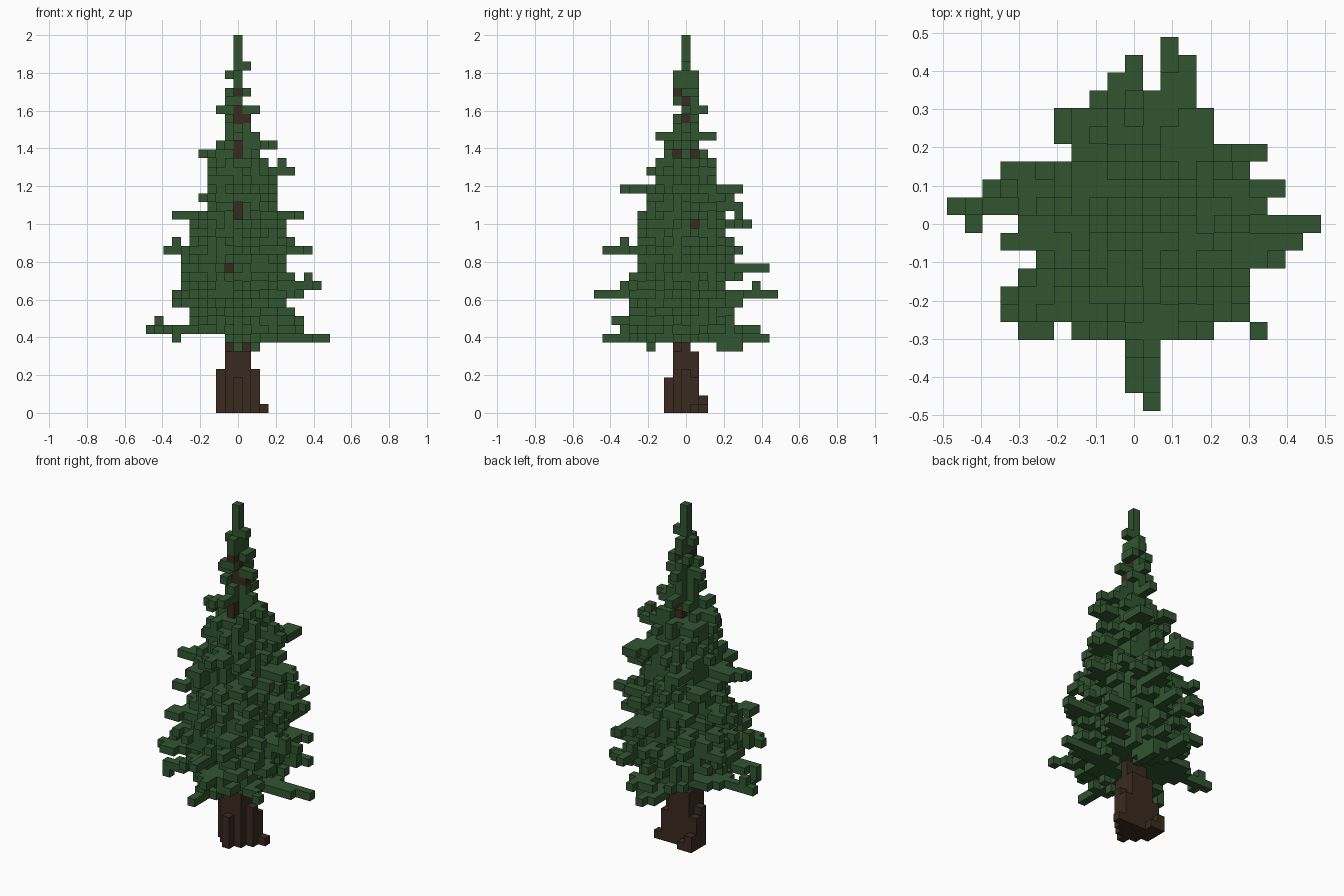
import bpy
import bmesh
import math
import random

random.seed(7)
SIZE = 2 / 43          # edge of one block
TRUNK_TOP, TREE_TOP = 37, 43

if "Cube" in bpy.data.objects:
    bpy.data.objects.remove(bpy.data.objects["Cube"], do_unlink=True)


def make_material(name, color):
    mat = bpy.data.materials.new(name)
    mat.use_nodes = True
    mat.diffuse_color = color
    bsdf = mat.node_tree.nodes["Principled BSDF"]
    bsdf.inputs["Base Color"].default_value = color
    bsdf.inputs["Roughness"].default_value = 1
    return mat


def build_blocks(name, cells, solid, mat):
    """Turn block cells into a mesh, keeping only faces not touching a solid cell."""
    bm = bmesh.new()
    corners = {}

    def corner(key):
        if key not in corners:
            x, y, z = key
            corners[key] = bm.verts.new(((x - 0.5) * SIZE, (y - 0.5) * SIZE, z * SIZE))
        return corners[key]

    for cell in sorted(cells):
        for axis in range(3):
            u, v = (axis + 1) % 3, (axis + 2) % 3
            for side in (0, 1):
                neighbour = list(cell)
                neighbour[axis] += 2 * side - 1
                if tuple(neighbour) in solid:
                    continue
                ring = []
                for du, dv in ((0, 0), (1, 0), (1, 1), (0, 1)):
                    key = list(cell)
                    key[axis] += side
                    key[u] += du
                    key[v] += dv
                    ring.append(corner(tuple(key)))
                bm.faces.new(ring if side else ring[::-1])
    mesh = bpy.data.meshes.new(name)
    bm.to_mesh(mesh)
    bm.free()
    mesh.materials.append(mat)
    obj = bpy.data.objects.new(name, mesh)
    bpy.context.collection.objects.link(obj)


# Trunk: columns of blocks that get shorter away from the middle
trunk = set()
for x in range(-2, 3):
    for y in range(-2, 2):
        height = {0: TRUNK_TOP, 1: 25, 2: 7, 4: 5}.get(x * x + y * y, 0)
        if y == 1:
            height = 4 if abs(x) == 2 else 7
        elif y == -2:
            height = min(height, 4)
        for z in range(height):
            trunk.add((x, y, z))

# Root stubs
trunk.update({(-2, 2, 0), (-2, 2, 1), (-1, 2, 0), (3, 1, 0)})

# Bare knots of wood showing through the needles
trunk.update({(0, 1, 21), (0, -1, 29), (0, -1, 30), (0, 1, 29), (1, 0, 33), (0, -1, 36)})
front_gaps = {(-1, 16), (0, 22), (0, 23), (0, 29), (0, 30), (0, 33), (1, 33), (0, 36)}
side_gaps = {(1, 21), (-1, 29), (1, 29), (0, 33), (0, 35), (-1, 36)}

# Foliage: branches of blocks with side needles
leaves = set()


def branch(tx, ty, tz, needle=0.55):
    steps = max(abs(tx), abs(ty))
    px = py = 0
    for i in range(1, steps + 1):
        t = i / steps
        x, y = round(tx * t), round(ty * t)
        z = tz + (1 if t < 0.35 and steps > 4 else 0)
        leaves.add((x, y, z))
        leaves.add((x, py, z) if random.random() < 0.5 else (px, y, z))
        if 0.25 < t < 0.9:
            for s in (-1, 1):
                if random.random() < needle:
                    leaves.add((x, y + s, z) if abs(tx) > abs(ty) else (x + s, y, z))
            if random.random() < 0.15:
                leaves.add((x, y, z + 1))
        px, py = x, y


def crown_radius(z, a):
    """Radius that shrinks upward; the crown is squarish except at the back right."""
    c, s = math.cos(a), math.sin(a)
    square = 1 if c < 0 < s else max(abs(c), abs(s)) ** -0.4
    return min(6.1, 6.2 - 0.19 * (z - 14)) * square


# Main crown: whorls of short branches turned by the golden angle
angle = 0.0
for z in range(9, 29):
    for n in range(int(crown_radius(z, 0) + 4)):
        angle += math.pi * (3 - math.sqrt(5))
        length = crown_radius(z, angle) * random.uniform(0.72, 1.04)
        branch(round(length * math.cos(angle)), round(length * math.sin(angle)), z)

# Narrow upper crown
for z in range(29, 37):
    for x in (-1, 0, 1):
        for y in (-1, 0, 1):
            if random.random() < (0.62 if x * y == 0 else 0.25):
                leaves.add((x, y, z))
leaves.add((1, 0, 36))

# Long branches that reach out of the crown
long_tips = [
    (10, 0, 8), (0, 9, 8), (0, -9, 8), (4, -3, 8), (2, 6, 8), (-10, 1, 9),
    (2, 8, 9), (7, -6, 9), (-7, -4, 9), (1, -8, 10), (7, 4, 10), (4, -6, 11),
    (-7, -5, 12), (-6, -6, 12), (2, 10, 13), (1, -10, 13), (-7, 3, 13), (7, 4, 13),
    (9, -1, 14), (-3, -6, 14), (6, -4, 15), (3, 9, 16), (-6, -5, 16), (-8, 2, 18),
    (8, 2, 18), (1, -9, 18), (-4, 6, 18), (5, -5, 19), (-5, -5, 20), (-2, 7, 21),
    (4, -5, 21), (-7, -1, 22), (7, 1, 22), (-3, -5, 22), (-3, 6, 23), (4, 6, 25),
    (1, -7, 25), (6, 0, 27), (-3, 3, 28), (-4, 0, 29), (4, -1, 30), (2, 2, 29),
    (-2, -2, 30), (2, -2, 29),
]
for tip in long_tips:
    branch(*tip)

# Trim the crown to its outline seen from above, row by row from the front
outline = [(1, 1), (0, 1), (0, 2), (0, 2), (-6, 7), (-7, 6), (-7, 6), (-7, 6), (-5, 8),
           (-7, 9), (-9, 10), (-10, 7), (-8, 8), (-7, 7), (-3, 7), (-4, 4), (-4, 4),
           (-3, 3), (-1, 3), (0, 3), (2, 2)]
leaves = {c for c in leaves if abs(c[1]) <= 10
          and outline[c[1] + 10][0] <= c[0] <= outline[c[1] + 10][1]}

# Turned-up and drooping ends
leaves.update({(-9, 0, 9), (-9, 1, 10), (8, -2, 14), (8, -2, 15), (-7, 2, 19), (6, 2, 19),
               (-7, -4, 8), (2, 4, 7), (2, 5, 7), (2, 6, 7), (0, -4, 7)})

# Small twigs near the top
for tip in ((0, -3, 31), (0, 3, 31), (2, 0, 31), (-2, 0, 34), (2, 0, 34), (0, 2, 34),
            (0, 1, 37), (0, -1, 37), (-1, 0, 38), (0, 1, 38), (0, -1, 38), (1, 0, 39)):
    branch(*tip, needle=0)

# Leader shoot
leaves.update((0, 0, z) for z in range(TRUNK_TOP, TREE_TOP))

# Open the needles in front of the knots
leaves = {(x, y, z) for x, y, z in leaves
          if not (y < 0 and (x, z) in front_gaps) and not (x > 0 and (y, z) in side_gaps)}
leaves -= trunk

solid = trunk | leaves
build_blocks("trunk", trunk, solid, make_material("bark brown", (0.042, 0.023, 0.014, 1)))
build_blocks("foliage", leaves, solid, make_material("needle green", (0.031, 0.09, 0.03, 1)))
